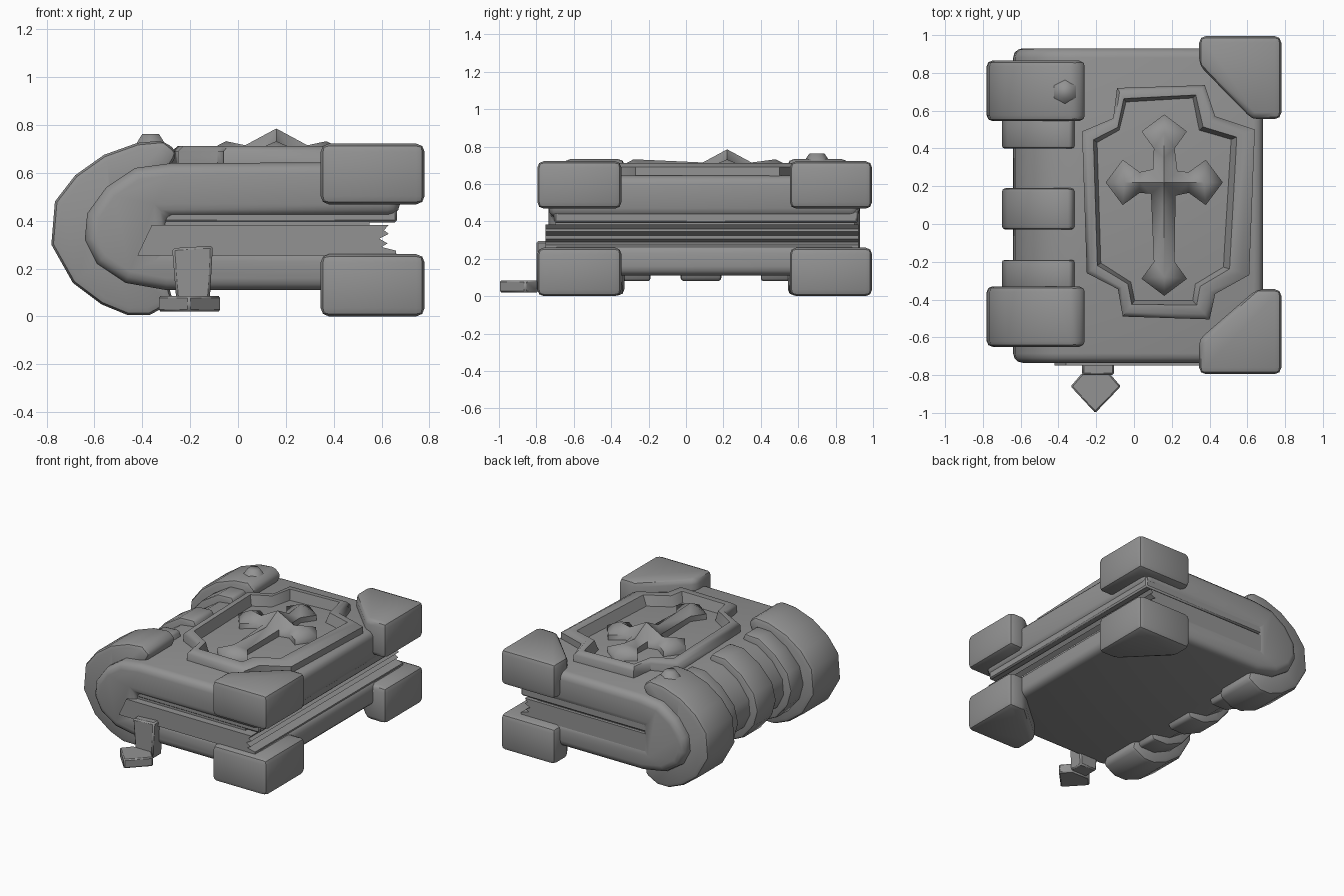
import bpy, bmesh, math
from mathutils import Vector

if "Cube" in bpy.data.objects:
    bpy.data.objects.remove(bpy.data.objects["Cube"])

# Dark grey used by every part
grey = bpy.data.materials.new("dark_grey")
grey.diffuse_color = (0.29, 0.29, 0.29, 1)
grey.use_nodes = True
grey.node_tree.nodes["Principled BSDF"].inputs["Base Color"].default_value = grey.diffuse_color


def finish(name, bm, angle=40):
    bmesh.ops.recalc_face_normals(bm, faces=bm.faces)
    me = bpy.data.meshes.new(name)
    bm.to_mesh(me)
    bm.free()
    me.materials.append(grey)
    ob = bpy.data.objects.new(name, me)
    bpy.context.collection.objects.link(ob)
    bpy.ops.object.select_all(action='DESELECT')
    ob.select_set(True)
    bpy.context.view_layer.objects.active = ob
    bpy.ops.object.shade_smooth_by_angle(angle=math.radians(angle))
    return ob


def prism(name, pts, axis, lo, hi, bevel=0.03, segs=2):
    """Extrude a profile: axis 'y' takes (x, z) points, axis 'z' takes (x, y)."""
    bm = bmesh.new()
    put = (lambda p, t: (p[0], t, p[1])) if axis == 'y' else (lambda p, t: (p[0], p[1], t))
    a = [bm.verts.new(put(p, lo)) for p in pts]
    b = [bm.verts.new(put(p, hi)) for p in pts]
    bm.faces.new(a)
    bm.faces.new(b[::-1])
    for i in range(len(pts)):
        j = (i + 1) % len(pts)
        bm.faces.new((a[i], b[i], b[j], a[j]))
    bmesh.ops.recalc_face_normals(bm, faces=bm.faces)
    if bevel:
        sharp = [e for e in bm.edges if e.calc_face_angle(0) > math.radians(40)]
        bmesh.ops.bevel(bm, geom=sharp, offset=bevel, segments=segs, profile=0.5,
                        affect='EDGES', clamp_overlap=True)
    return finish(name, bm)


# Cover: both boards and the rounded spine as one C-shaped profile
prism("cover", [(0.685, 0.645), (-0.28, 0.64), (-0.43, 0.62), (-0.55, 0.54), (-0.63, 0.43),
                (-0.64, 0.32), (-0.59, 0.22), (-0.47, 0.14), (-0.3, 0.11), (0.685, 0.11),
                (0.675, 0.28), (-0.3, 0.28), (-0.3, 0.42), (0.675, 0.42)],
      'y', -0.735, 0.93, 0.05, 3)

# Lip under the upper board
prism("upper_lip", [(-0.35, -0.705), (0.665, -0.705), (0.665, 0.92), (-0.35, 0.92)],
      'z', 0.392, 0.47, 0.01, 1)

# Page block with an uneven fore edge
prism("pages", [(-0.42, 0.255), (0.66, 0.255), (0.66, 0.275), (0.60, 0.29), (0.625, 0.305),
                (0.59, 0.325), (0.63, 0.345), (0.61, 0.36), (0.63, 0.382), (-0.36, 0.382)],
      'y', -0.75, 0.922, 0)
prism("page_backing", [(-0.4, -0.70), (0.55, -0.70), (0.55, 0.90), (-0.4, 0.90)],
      'z', 0.36, 0.42, 0)

# Corner guards, top and bottom
back = [(0.345, 0.995), (0.78, 0.995), (0.78, 0.555), (0.625, 0.555), (0.345, 0.84)]
front = [(0.345, -0.795), (0.78, -0.795), (0.78, -0.345), (0.65, -0.345), (0.345, -0.61)]
for level, z0, z1 in (("lower", 0.0, 0.26), ("upper", 0.468, 0.722)):
    prism(f"{level}_back_corner", back, 'z', z0, z1, 0.035)
    prism(f"{level}_front_corner", front, 'z', z0, z1, 0.035)


# Spine bands: C-shaped straps wrapped around the spine
def band(name, outer, y0, y1, bevel):
    prism(name, outer + [(-0.30, 0.16), (-0.5, 0.28), (-0.5, 0.47), (-0.30, 0.60)],
          'y', y0, y1, bevel)


big = [(-0.25, 0.685), (-0.31, 0.735), (-0.42, 0.725), (-0.56, 0.675), (-0.68, 0.59),
       (-0.765, 0.48), (-0.78, 0.30), (-0.69, 0.14), (-0.57, 0.05), (-0.46, 0.005),
       (-0.37, 0.005), (-0.27, 0.06)]
small = [(-0.33, 0.675), (-0.44, 0.67), (-0.57, 0.59), (-0.67, 0.48), (-0.70, 0.36),
         (-0.67, 0.25), (-0.58, 0.14), (-0.45, 0.08), (-0.33, 0.08)]
band("back_spine_band", big, 0.545, 0.865, 0.03)
band("front_spine_band", big, -0.65, -0.33, 0.03)
band("middle_spine_band", small, -0.03, 0.19, 0.02)
band("back_spine_rib", small, 0.40, 0.56, 0.015)
band("front_spine_rib", small, -0.34, -0.19, 0.015)

# Small stud on the back band
bm = bmesh.new()
bmesh.ops.create_cone(bm, segments=6, cap_ends=True, radius1=0.075, radius2=0.04, depth=0.05)
bmesh.ops.translate(bm, verts=bm.verts, vec=(-0.365, 0.70, 0.738))
finish("stud", bm, 60)

# Raised coffin-shaped frame on the top board
outer = [(-0.09, 0.72), (0.375, 0.735), (0.43, 0.57), (0.64, 0.50), (0.61, -0.27), (0.43, -0.37),
         (0.40, -0.505), (-0.06, -0.49), (-0.085, -0.345), (-0.25, -0.26), (-0.275, 0.49),
         (-0.11, 0.56)]
inner = [(-0.045, 0.65), (0.315, 0.67), (0.35, 0.50), (0.52, 0.45), (0.48, -0.23), (0.33, -0.32),
         (0.315, -0.41), (0.0, -0.41), (-0.02, -0.31), (-0.18, -0.21), (-0.20, 0.435),
         (-0.08, 0.50)]
bm = bmesh.new()
rings = []
for mix, z in ((0, 0.62), (0, 0.69), (0.3, 0.712), (0.8, 0.712), (1.1, 0.63)):
    rings.append([bm.verts.new(Vector((*o, z)).lerp(Vector((*p, z)), mix))
                  for o, p in zip(outer, inner)])
for r, s in zip(rings, rings[1:] + rings[:1]):
    for i in range(len(outer)):
        j = (i + 1) % len(outer)
        bm.faces.new((r[i], r[j], s[j], s[i]))
finish("coffin_frame", bm, 50)

# Cross: four flared arms with low ridges around a raised peak
bm = bmesh.new()
cx, cy, neck = 0.16, 0.22, 0.06
centre = bm.verts.new((cx, cy, 0.785))
dirs = [Vector((1, 0)), Vector((0, 1)), Vector((-1, 0)), Vector((0, -1))]
lengths = (0.31, 0.36, 0.31, 0.60)


def vert(d, along, side, z):
    p = Vector((cx, cy)) + d * along + Vector((-d.y, d.x)) * side
    return bm.verts.new((p.x, p.y, z))


necks = [vert(d, neck + 0.01, neck, 0.69) for d in dirs]
lower_necks = [vert(d, neck + 0.01, neck, 0.62) for d in dirs]
for i, (d, n) in enumerate(zip(dirs, lengths)):
    dip = vert(d, 0.13, 0, 0.715)
    ridge = vert(d, n - 0.10, 0, 0.732)
    rim, base = [necks[i - 1]], [lower_necks[i - 1]]
    path = [(n - 0.18, -0.055), (n - 0.09, -0.12), (n, 0), (n - 0.09, 0.12), (n - 0.18, 0.055)]
    for along, side in path:
        rim.append(vert(d, along, side, 0.68))
        base.append(vert(d, along, side, 0.62))
    rim.append(necks[i])
    base.append(lower_necks[i])
    for k in range(6):
        bm.faces.new((base[k], base[k + 1], rim[k + 1], rim[k]))
        if 0 < k < 5:
            bm.faces.new((rim[k], rim[k + 1], ridge))
    for near, far in ((rim[0], rim[1]), (rim[6], rim[5])):
        bm.faces.new((near, far, dip))
        bm.faces.new((far, ridge, dip))
        bm.faces.new((near, dip, centre))
finish("cross", bm, 60)

# Ribbon bookmark: hanging strap and arrow-shaped tip
prism("bookmark_strap", [(-0.275, 0.285), (-0.105, 0.295), (-0.12, 0.03), (-0.255, 0.03)],
      'y', -0.80, -0.69, 0.01, 1)
prism("bookmark_tip", [(-0.335, -0.86), (-0.275, -0.79), (-0.13, -0.79), (-0.07, -0.86),
                       (-0.205, -1.0)], 'z', 0.02, 0.085, 0.008, 1)
